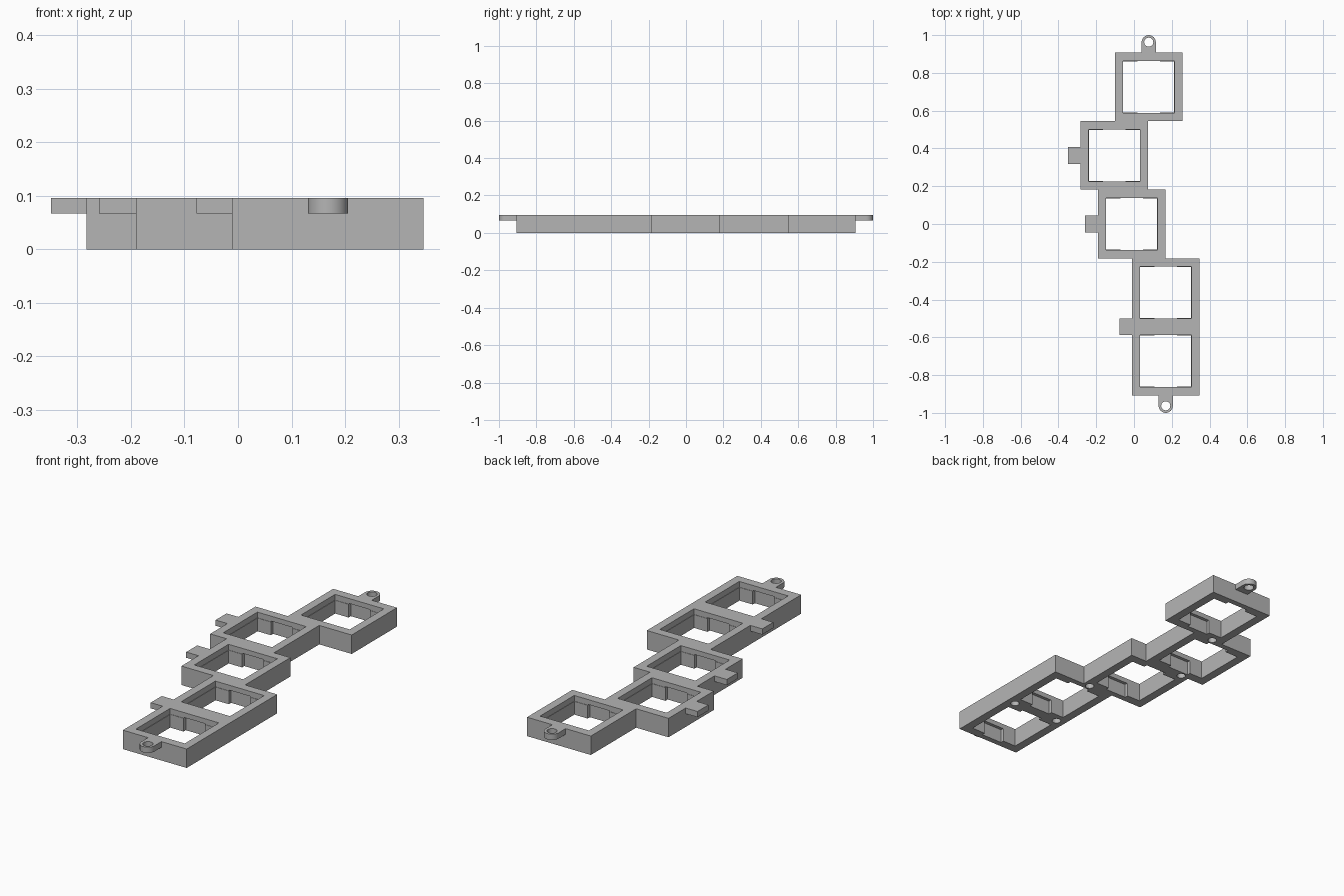
import bpy
import bmesh
from mathutils import Matrix, Vector

cube = bpy.data.objects.get("Cube")
if cube:
    bpy.data.objects.remove(cube, do_unlink=True)

HEIGHT, PLATE = 0.096, 0.067          # top of body, underside of top plate
PITCH, HALF_W = 0.3628, 0.179
CELL_X = [0.168, 0.168, -0.012, -0.104, 0.078]   # cell centres, front to back
CELLS = [(x, (i - 2) * PITCH) for i, x in enumerate(CELL_X)]

grey = bpy.data.materials.new("plain_grey")
grey.use_nodes = True
grey.diffuse_color = (0.46, 0.46, 0.46, 1)
grey.node_tree.nodes["Principled BSDF"].inputs["Base Color"].default_value = grey.diffuse_color


def add_box(bm, x0, x1, y0, y1, z0, z1):
    centre = Vector((x0 + x1, y0 + y1, z0 + z1)) / 2
    size = Matrix.Diagonal((x1 - x0, y1 - y0, z1 - z0, 1))
    bmesh.ops.create_cube(bm, size=1, matrix=Matrix.Translation(centre) @ size)


def add_cylinder(bm, x, y, r, z0, z1):
    bmesh.ops.create_cone(bm, cap_ends=True, segments=32, radius1=r, radius2=r,
                          depth=z1 - z0, matrix=Matrix.Translation((x, y, (z0 + z1) / 2)))


def extrude_outline(bm, points, z0, z1):
    face = bm.faces.new([bm.verts.new((x, y, z0)) for x, y in points])
    out = bmesh.ops.extrude_face_region(bm, geom=[face])
    moved = [v for v in out["geom"] if isinstance(v, bmesh.types.BMVert)]
    bmesh.ops.translate(bm, verts=moved, vec=(0, 0, z1 - z0))
    bmesh.ops.recalc_face_normals(bm, faces=bm.faces)


def make_object(name, bm):
    mesh = bpy.data.meshes.new(name)
    bm.to_mesh(mesh)
    bm.free()
    obj = bpy.data.objects.new(name, mesh)
    bpy.context.collection.objects.link(obj)
    mesh.materials.append(grey)
    return obj


def cut(target, name, bm):
    cutter = make_object(name, bm)
    cutter.hide_render = True
    cutter.hide_set(True)
    cutter.display_type = 'WIRE'
    mod = target.modifiers.new(name, 'BOOLEAN')
    mod.operation = 'DIFFERENCE'
    mod.solver = 'EXACT'
    mod.object = cutter


# Staggered frame body: stepped outline up the right edge, back down the left
right, left = [], []
for i, (x, y) in enumerate(CELLS):
    for edge in (-1, 1):
        joins_same = ((edge < 0 and i > 0 and CELL_X[i - 1] == x) or
                      (edge > 0 and i < 4 and CELL_X[i + 1] == x))
        if not joins_same:
            right.append((x + HALF_W, y + edge * PITCH / 2))
            left.append((x - HALF_W, y + edge * PITCH / 2))
bm = bmesh.new()
extrude_outline(bm, right + left[::-1], 0, HEIGHT)
frame = make_object("staggered_frame", bm)

# Square openings, slightly wider through the top plate
for name, half, z0, z1 in (("plate_opening_cutter", 0.137, PLATE, 0.2),
                           ("lower_opening_cutter", 0.135, -0.1, 0.15)):
    bm = bmesh.new()
    for x, y in CELLS:
        add_box(bm, x - half, x + half, y - half, y + half, z0, z1)
    cut(frame, name, bm)

# Clip notches in the front and back wall of each opening, below the plate
bm = bmesh.new()
for x, y in CELLS:
    add_box(bm, x - 0.06, x + 0.06, y - 0.153, y + 0.153, -0.1, PLATE + 0.004)
cut(frame, "clip_notch_cutter", bm)

# Blind screw holes under the seams
bm = bmesh.new()
for x, seam in ((0.3, -1.5), (0.036, -1.5), (0.13, -0.5), (-0.147, 0.5), (-0.04, 1.5)):
    add_cylinder(bm, x, seam * PITCH, 0.021, -0.1, 0.06)
cut(frame, "screw_hole_cutter", bm)

# Side tabs level with the top plate
for name, tip, root, y in (("rear_side_tab", -0.349, -0.283, PITCH),
                           ("middle_side_tab", -0.26, -0.191, 0),
                           ("front_side_tab", -0.078, -0.011, -1.5 * PITCH)):
    bm = bmesh.new()
    add_box(bm, tip, root, y - 0.044, y + 0.044, PLATE, HEIGHT)
    make_object(name, bm)

# Rounded screw lugs at both ends
for name, x, side in (("front_lug", CELL_X[0], -1), ("back_lug", CELL_X[-1], 1)):
    r, y = 0.0375, 0.9625
    arc = [Matrix.Rotation(a * 3.14159 / 16, 2) @ Vector((r, 0)) for a in range(17)]
    points = [(r, 2.5 * PITCH - y)] + [tuple(p) for p in arc] + [(-r, 2.5 * PITCH - y)]
    bm = bmesh.new()
    extrude_outline(bm, [(x + px, side * (y + py)) for px, py in points], PLATE, HEIGHT)
    lug = make_object(name, bm)
    bm = bmesh.new()
    add_cylinder(bm, x, side * y, 0.024, 0, 0.2)
    cut(lug, name + "_hole_cutter", bm)

    # Smooth the curved lug walls and keep the rims sharp
    bpy.ops.object.select_all(action='DESELECT')
    lug.select_set(True)
    bpy.context.view_layer.objects.active = lug
    bpy.ops.object.shade_smooth_by_angle()
